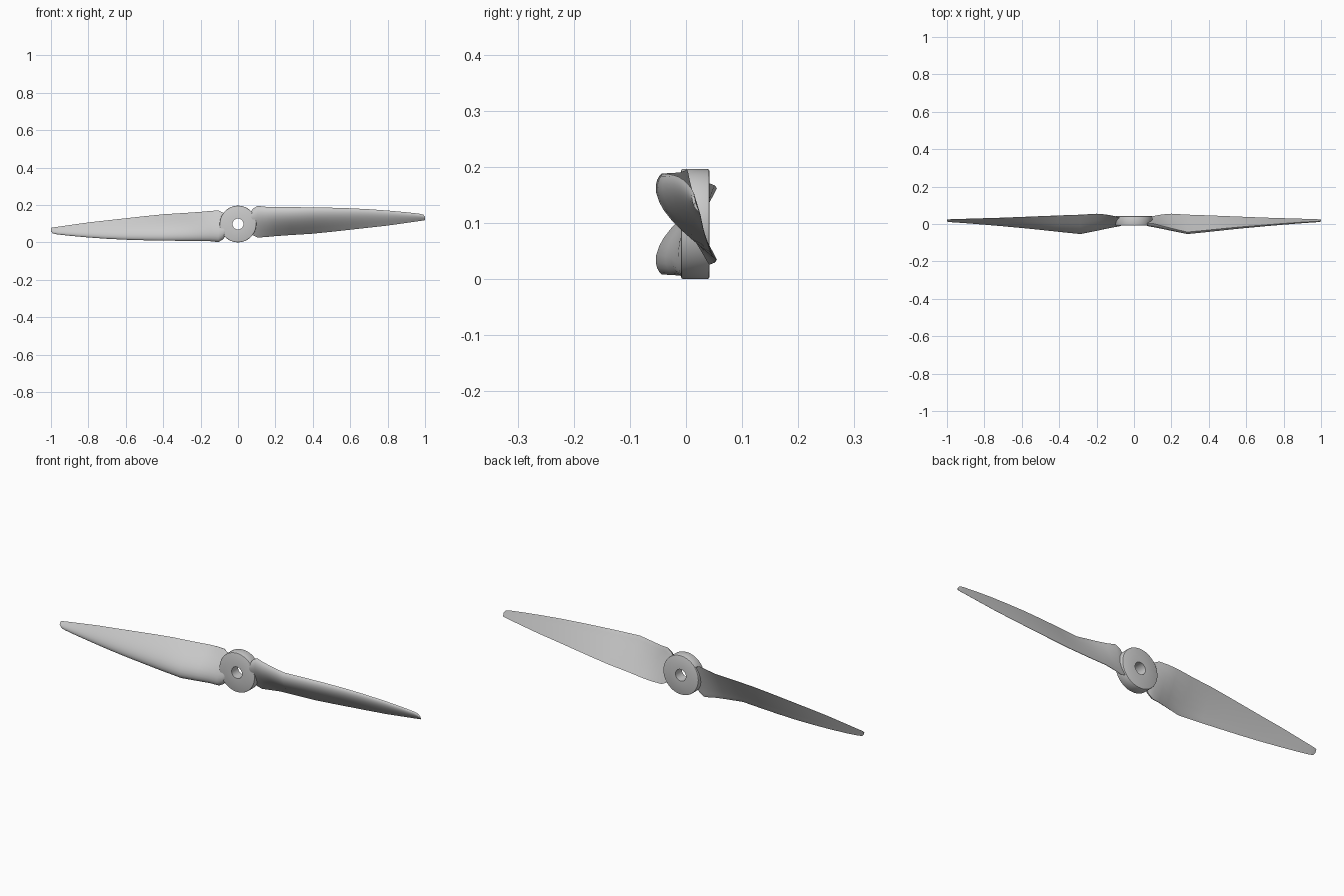
import bpy, bmesh, math
from mathutils import Vector

if "Cube" in bpy.data.objects:
    bpy.data.objects.remove(bpy.data.objects["Cube"])

ZC = 0.098  # height of the rotation axis

# x, leading edge (y, z), trailing edge (y, z), thickness
STATIONS = [
    (0.066, 0.005, 0.160, 0.030, 0.055, 0.020),
    (0.080, 0.004, 0.180, 0.036, 0.038, 0.026),
    (0.105, 0.002, 0.195, 0.043, 0.026, 0.030),
    (0.150, -0.010, 0.190, 0.051, 0.029, 0.031),
    (0.200, -0.023, 0.189, 0.055, 0.034, 0.032),
    (0.285, -0.043, 0.188, 0.050, 0.040, 0.032),
    (0.400, -0.032, 0.187, 0.046, 0.047, 0.028),
    (0.500, -0.022, 0.185, 0.042, 0.057, 0.024),
    (0.600, -0.013, 0.182, 0.038, 0.068, 0.020),
    (0.700, -0.005, 0.177, 0.034, 0.079, 0.016),
    (0.800, 0.003, 0.170, 0.031, 0.090, 0.013),
    (0.900, 0.010, 0.161, 0.028, 0.104, 0.010),
    (0.970, 0.014, 0.153, 0.026, 0.114, 0.008),
    (0.990, 0.015, 0.148, 0.025, 0.117, 0.007),
    (1.000, 0.017, 0.136, 0.024, 0.119, 0.005),
]
# chord fraction / thickness fraction of the rounded front and the flat back
FRONT = [(0, 0), (.008, .2), (.03, .42), (.07, .64), (.14, .85), (.23, .97), (.33, 1),
         (.45, .93), (.58, .78), (.72, .56), (.86, .31), (.96, .14), (1, .06)]
BACK = [(1, 0), (.85, 0), (.7, 0), (.5, 0), (.3, 0), (.12, 0), (.03, -.02)]


def finish(name, bm, angle):
    bmesh.ops.recalc_face_normals(bm, faces=bm.faces)
    me = bpy.data.meshes.new(name)
    bm.to_mesh(me)
    bm.free()
    ob = bpy.data.objects.new(name, me)
    bpy.context.collection.objects.link(ob)
    bpy.ops.object.select_all(action='DESELECT')
    ob.select_set(True)
    bpy.context.view_layer.objects.active = ob
    bpy.ops.object.shade_smooth_by_angle(angle=math.radians(angle))
    return ob


def bridge(bm, a, b):
    n = len(a)
    for i in range(n):
        bm.faces.new((a[i], a[(i + 1) % n], b[(i + 1) % n], b[i]))


def blade(name, side):
    # side = -1 turns the blade half a revolution about the hub axis
    bm = bmesh.new()
    rings = []
    for x, ly, lz, ty, tz, t in STATIONS:
        lead, chord = Vector((ly, lz)), Vector((ty - ly, tz - lz))
        d = chord.normalized()
        front = Vector((d.y, -d.x))
        ring = []
        for u, v in FRONT + BACK:
            p = lead + chord * u + front * (v * t)
            ring.append(bm.verts.new((side * x, p.x, ZC + side * (p.y - ZC))))
        rings.append(ring)
    for a, b in zip(rings, rings[1:]):
        bridge(bm, a, b)
    bm.faces.new(rings[0])
    bm.faces.new(rings[-1])
    return finish(name, bm, 28)


def hub():
    # bored disc with softened outer rims, turned about the y axis
    y0, y1, r, hole, c = -0.009, 0.042, 0.098, 0.029, 0.004
    prof = [(hole, y0), (r - c, y0), (r - c * .3, y0 + c * .3), (r, y0 + c),
            (r, y1 - c), (r - c * .3, y1 - c * .3), (r - c, y1), (hole, y1)]
    bm = bmesh.new()
    n = 64
    rings = [[bm.verts.new((q * math.cos(2 * math.pi * i / n), y,
                            ZC + q * math.sin(2 * math.pi * i / n)))
              for q, y in prof] for i in range(n)]
    for i in range(n):
        bridge(bm, rings[i], rings[(i + 1) % n])
    return finish("hub", bm, 35)


hub()
blade("blade_right", 1)
blade("blade_left", -1)
